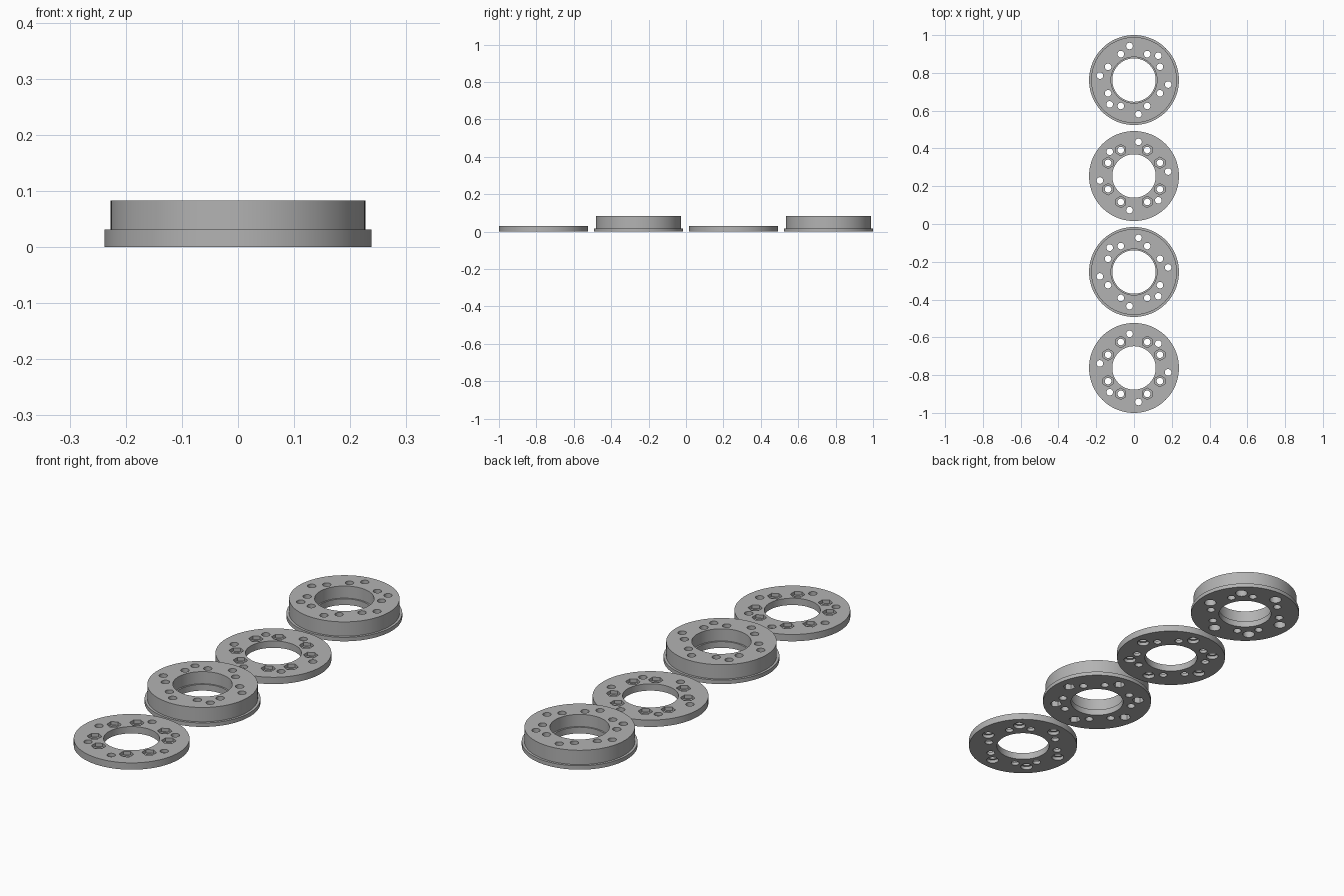
import bpy, bmesh
from math import radians, cos, sin, pi
from mathutils import Matrix

cube = bpy.data.objects.get("Cube")
if cube:
    bpy.data.objects.remove(cube)

grey = bpy.data.materials.new("plain grey")
grey.use_nodes = True
colour = (0.45, 0.45, 0.45, 1)
grey.diffuse_color = colour
grey.node_tree.nodes["Principled BSDF"].inputs["Base Color"].default_value = colour

RIM, BODY, BORE, SEAT = 0.238, 0.227, 0.115, 0.122
THIN, TALL, LIP, LEDGE = 0.031, 0.083, 0.018, 0.028
HOLE, HEX, COUNTERBORE = 0.0175, 0.03, 0.026
EPS = 0.01

# Bolt patterns: eight inner holes in pairs, six outer holes
INNER = [(0.154, radians(q * 90 + a)) for q in range(4) for a in (27, 63)]
OUTER = [(0.182, radians(a)) for a in (-7.5, 45, 97.5, 172.5, 225, 277.5)]


def mirrored(pattern):
    return [(r, pi - a) for r, a in pattern]


def make_object(name, bm):
    bmesh.ops.recalc_face_normals(bm, faces=bm.faces)
    mesh = bpy.data.meshes.new(name)
    bm.to_mesh(mesh)
    bm.free()
    obj = bpy.data.objects.new(name, mesh)
    bpy.context.collection.objects.link(obj)
    return obj


def lathe(name, profile, steps=96):
    """Revolve a closed (radius, height) profile around z."""
    bm = bmesh.new()
    rings = []
    for i in range(steps):
        a = 2 * pi * i / steps
        rings.append([bm.verts.new((r * cos(a), r * sin(a), z)) for r, z in profile])
    n = len(profile)
    for i in range(steps):
        here, there = rings[i], rings[(i + 1) % steps]
        for j in range(n):
            k = (j + 1) % n
            bm.faces.new((here[j], there[j], there[k], here[k]))
    return make_object(name, bm)


def pins(pattern, radius, low, high, sides=24):
    """Upright prisms standing at each place in a bolt pattern."""
    bm = bmesh.new()
    for r, a in pattern:
        place = Matrix.Translation((r * cos(a), r * sin(a), (low + high) / 2))
        bmesh.ops.create_cone(bm, cap_ends=True, segments=sides, radius1=radius,
                              radius2=radius, depth=high - low, matrix=place)
    return make_object("hole_cutter", bm)


def drill(obj, cutter):
    cutter.hide_render = True
    mod = obj.modifiers.new("holes", 'BOOLEAN')
    mod.operation = 'DIFFERENCE'
    mod.solver = 'EXACT'
    mod.object = cutter
    bpy.ops.object.select_all(action='DESELECT')
    obj.select_set(True)
    bpy.context.view_layer.objects.active = obj
    bpy.ops.object.modifier_apply(modifier=mod.name)
    bpy.data.objects.remove(cutter)


def finish(obj, y):
    obj.location.y = y
    obj.data.materials.clear()
    obj.data.materials.append(grey)
    bpy.ops.object.shade_smooth_by_angle(angle=radians(30))


def flat_ring(name, y, outer):
    ring = lathe(name, [(BORE, 0), (RIM, 0), (RIM, THIN), (BORE, THIN)])
    drill(ring, pins(INNER + outer, HOLE, -EPS, THIN + EPS))
    # nut pockets above, screw head recesses below
    drill(ring, pins(INNER, HEX, THIN / 2, THIN + EPS, 6))
    drill(ring, pins(outer, COUNTERBORE, -EPS, THIN / 2))
    finish(ring, y)


def tall_ring(name, y, outer, sides):
    # body with a bottom lip outside and a bearing seat inside
    ring = lathe(name, [(BORE, 0), (RIM, 0), (RIM, LIP), (BODY, LIP),
                        (BODY, TALL), (SEAT, TALL), (SEAT, LEDGE), (BORE, LEDGE)])
    drill(ring, pins(INNER + outer, HOLE, -EPS, TALL + EPS))
    drill(ring, pins(outer, COUNTERBORE, -EPS, TALL / 2, sides))
    finish(ring, y)


# Four rings in a row from back to front
tall_ring("back_flanged_hub", 0.762, OUTER, 24)
flat_ring("back_cover_ring", 0.254, mirrored(OUTER))
tall_ring("front_flanged_hub", -0.254, mirrored(OUTER), 6)
flat_ring("front_cover_ring", -0.762, OUTER)
